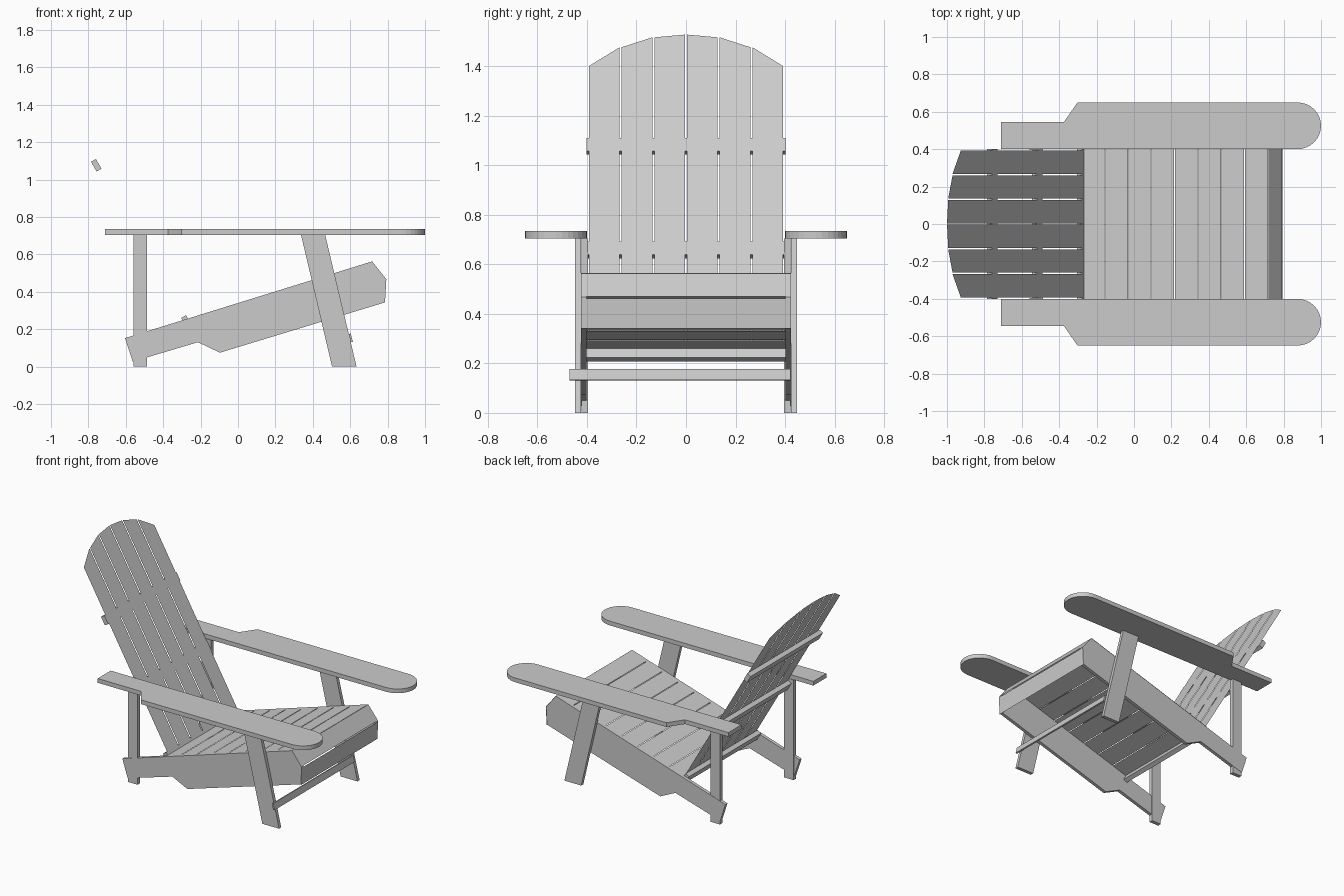
import bpy, bmesh
from math import sin, cos, pi, radians
from mathutils import Vector

if "Cube" in bpy.data.objects:
    bpy.data.objects.remove(bpy.data.objects["Cube"])


def make(name, verts, faces):
    me = bpy.data.meshes.new(name)
    me.from_pydata(verts, [], faces)
    ob = bpy.data.objects.new(name, me)
    bpy.context.collection.objects.link(ob)
    return ob


def prism(name, pts, direction):
    """Extrude a closed 3D outline along a direction vector."""
    bm = bmesh.new()
    face = bm.faces.new([bm.verts.new(p) for p in pts])
    new = bmesh.ops.extrude_face_region(bm, geom=[face])["geom"]
    bmesh.ops.translate(bm, vec=Vector(direction),
                        verts=[v for v in new if isinstance(v, bmesh.types.BMVert)])
    bmesh.ops.recalc_face_normals(bm, faces=bm.faces)
    me = bpy.data.meshes.new(name)
    bm.to_mesh(me)
    bm.free()
    ob = bpy.data.objects.new(name, me)
    bpy.context.collection.objects.link(ob)
    return ob


def side_profile(name, xz, y0, y1):
    return prism(name, [(x, y0, z) for x, z in xz], (0, y1 - y0, 0))


def tilted_bar(name, cx, cz, length, thick, angle, y0, y1):
    """Bar across y whose section is turned by angle in the xz plane."""
    u = Vector((cos(angle), sin(angle))) * length / 2
    n = Vector((-sin(angle), cos(angle))) * thick / 2
    c = Vector((cx, cz))
    return side_profile(name, [c - u - n, c + u - n, c + u + n, c - u + n], y0, y1)


def board(name, a, b, half):
    """Thin flat board spanning y between two xz points."""
    return make(name, [(a[0], -half, a[1]), (b[0], -half, b[1]),
                       (b[0], half, b[1]), (a[0], half, a[1])], [(0, 1, 2, 3)])


# outlines
RAIL = [(-0.604, 0.153), (-0.563, 0.027), (-0.214, 0.131), (-0.097, 0.075),
        (0.786, 0.344), (0.793, 0.468), (0.717, 0.563)]
FRONT_LEG = [(0.337, 0.705), (0.466, 0.705), (0.634, 0), (0.503, 0)]
REAR_LEG = [(-0.56, 0), (-0.487, 0), (-0.487, 0.705), (-0.56, 0.705)]
ARM = [(-0.712, 0.4)] + [(0.873 + 0.127 * cos(t), 0.525 + 0.125 * sin(t))
                         for t in [-pi / 2 + pi * i / 16 for i in range(17)]]
ARM += [(-0.302, 0.65), (-0.375, 0.545), (-0.712, 0.545)]

# paired side parts
for s, side in ((-1, "near"), (1, "far")):
    side_profile(f"side_rail_{side}", RAIL, s * 0.401, s * 0.424)
    side_profile(f"front_leg_{side}", FRONT_LEG, s * 0.424, s * 0.448)
    side_profile(f"rear_leg_{side}", REAR_LEG, s * 0.396, s * 0.422)
    prism(f"armrest_{side}", [(x, s * y, 0.705) for x, y in ARM], (0, 0, 0.03))

# seat slats lying on the rails
edges = [-0.268, -0.155, -0.031, 0.091, 0.217, 0.342, 0.467, 0.591, 0.717]
slope = (0.563 - 0.153) / (0.717 + 0.604)


def top(x):
    return 0.1545 + slope * (x + 0.604)


for i in range(8):
    a, b = edges[i] + 0.002, edges[i + 1] - (0.002 if i < 7 else 0)
    board(f"seat_slat_{i + 1}", (a, top(a)), (b, top(b)), 0.425)

# front nose boards
board("nose_board_upper", (0.718, 0.564), (0.7925, 0.471), 0.425)
board("nose_board_lower", (0.7945, 0.463), (0.7875, 0.34), 0.425)

# fanned top backrest slats, reclined 60 degrees
def lean(z):
    return -0.268 - (z - 0.26) * 0.577


crown = [1.401, 1.477, 1.517, 1.528, 1.517, 1.477, 1.401]
for i in range(6):
    y0 = -0.396 + 0.132 * i + 0.004
    y1 = y0 + 0.124
    za, zb = crown[i], crown[i + 1]
    make(f"back_slat_{i + 1}",
         [(lean(0.26), y0, 0.26), (lean(0.26), y1, 0.26),
          (lean(zb), y1, zb), (lean(za), y0, za)], [(0, 1, 2, 3)])

# cross bars behind the backrest
for name, z in (("back_bar_upper", 1.077), ("back_bar_middle", 0.658), ("back_bar_lower", 0.242)):
    tilted_bar(name, lean(z) - 0.0185, z, 0.06, 0.03, radians(120), -0.402, 0.402)

# thin stretcher in front of the front legs
tilted_bar("front_stretcher", 0.603, 0.154, 0.045, 0.011, radians(103.4), -0.47, 0.422)
